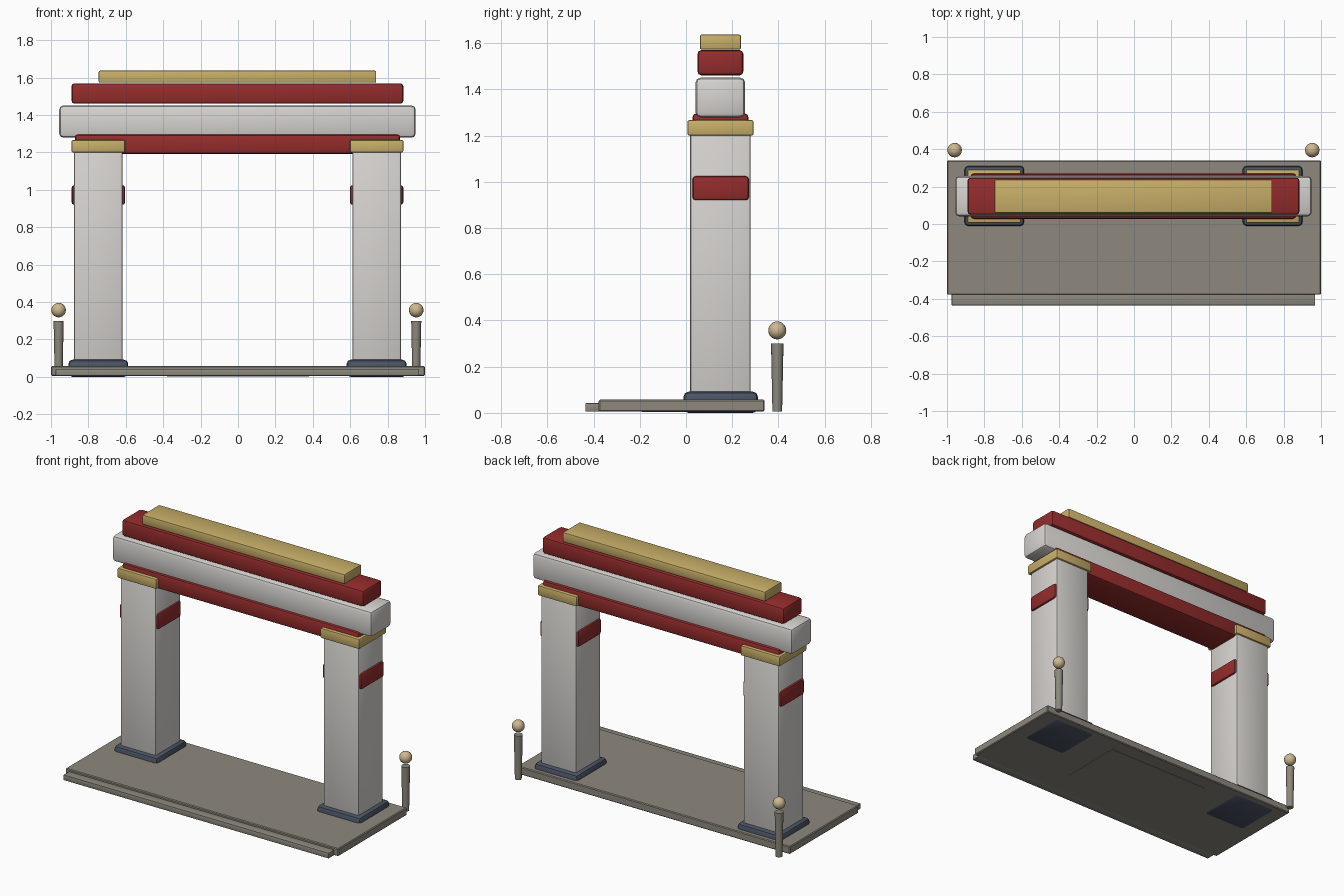
import bpy
import bmesh
import math
from mathutils import Vector

if "Cube" in bpy.data.objects:
    bpy.data.objects.remove(bpy.data.objects["Cube"])

OFF = -0.003  # mirror plane of the gate


def material(name, rgb):
    m = bpy.data.materials.new(name)
    m.diffuse_color = (*rgb, 1)
    m.use_nodes = True
    m.node_tree.nodes["Principled BSDF"].inputs["Base Color"].default_value = m.diffuse_color
    return m


STONE = material("stone", (0.27, 0.25, 0.21))
SLATE = material("slate", (0.07, 0.09, 0.13))
WHITE = material("plaster", (0.68, 0.66, 0.63))
RED = material("red_paint", (0.30, 0.025, 0.025))
GOLD = material("gold_paint", (0.58, 0.43, 0.14))
TAN = material("tan", (0.62, 0.48, 0.28))


def finish(name, bm, mat):
    me = bpy.data.meshes.new(name)
    bm.to_mesh(me)
    bm.free()
    ob = bpy.data.objects.new(name, me)
    bpy.context.collection.objects.link(ob)
    me.materials.append(mat)
    bpy.context.view_layer.objects.active = ob
    ob.select_set(True)
    bpy.ops.object.shade_smooth_by_angle(angle=math.radians(35))
    ob.select_set(False)
    return ob


def box(name, x, y, z, mat, bevel=0.01, segments=2):
    """Bevelled box from (min, max) ranges."""
    bm = bmesh.new()
    bmesh.ops.create_cube(bm, size=1)
    lo = Vector((x[0], y[0], z[0]))
    hi = Vector((x[1], y[1], z[1]))
    for v in bm.verts:
        v.co = [(lo[i] + hi[i]) / 2 + v.co[i] * (hi[i] - lo[i]) for i in range(3)]
    if bevel:
        bmesh.ops.bevel(bm, geom=bm.edges[:], offset=bevel, segments=segments,
                        profile=0.5, affect='EDGES')
    return finish(name, bm, mat)


def beam(name, half, y, z, mat, bevel):
    return box(name, (OFF - half, OFF + half), y, z, mat, bevel)


# Platform, front step and the floor slab showing underneath
box("platform", (-1, 1), (-0.378, 0.34), (0.006, 0.057), STONE, 0.005, 1)
beam("front_step", 0.972, (-0.435, -0.37), (0.006, 0.042), STONE, 0.003)
box("floor_slab", (-0.38, 0.38), (-0.19, 0.24), (0.003, 0.03), STONE, 0)

for side, s in (("left", -1), ("right", 1)):
    cx = OFF + s * 0.744

    def block(name, half, y, z, mat, bevel):
        return box(side + "_" + name, (cx - half, cx + half), y, z, mat, bevel)

    # Pillar with plinth, band and capital
    block("plinth", 0.16, (-0.011, 0.311), (0.0, 0.092), SLATE, 0.022)
    block("pillar", 0.13, (0.018, 0.28), (0.03, 1.215), WHITE, 0.012)
    block("band", 0.143, (0.028, 0.272), (0.92, 1.025), RED, 0.014)
    block("capital", 0.143, (0.006, 0.292), (1.2, 1.267), GOLD, 0.008)

    # Small marker post with a ball floating above it
    px = OFF + s * 0.956
    bm = bmesh.new()
    bmesh.ops.create_cone(bm, cap_ends=True, segments=16, radius1=0.021,
                          radius2=0.027, depth=0.294)
    bmesh.ops.translate(bm, verts=bm.verts, vec=(px, 0.395, 0.153))
    finish(side + "_post", bm, STONE)
    bm = bmesh.new()
    bmesh.ops.create_uvsphere(bm, u_segments=16, v_segments=10, radius=0.039)
    bmesh.ops.translate(bm, verts=bm.verts, vec=(px, 0.395, 0.357))
    finish(side + "_post_ball", bm, TAN)

# Stacked beams, bottom to top
beam("lower_beam", 0.869, (0.028, 0.27), (1.193, 1.296), RED, 0.016)
beam("main_lintel", 0.953, (0.041, 0.256), (1.279, 1.451), WHITE, 0.022)
beam("upper_beam", 0.887, (0.05, 0.248), (1.461, 1.57), RED, 0.016)
beam("top_ridge", 0.742, (0.06, 0.238), (1.573, 1.637), GOLD, 0.007)
